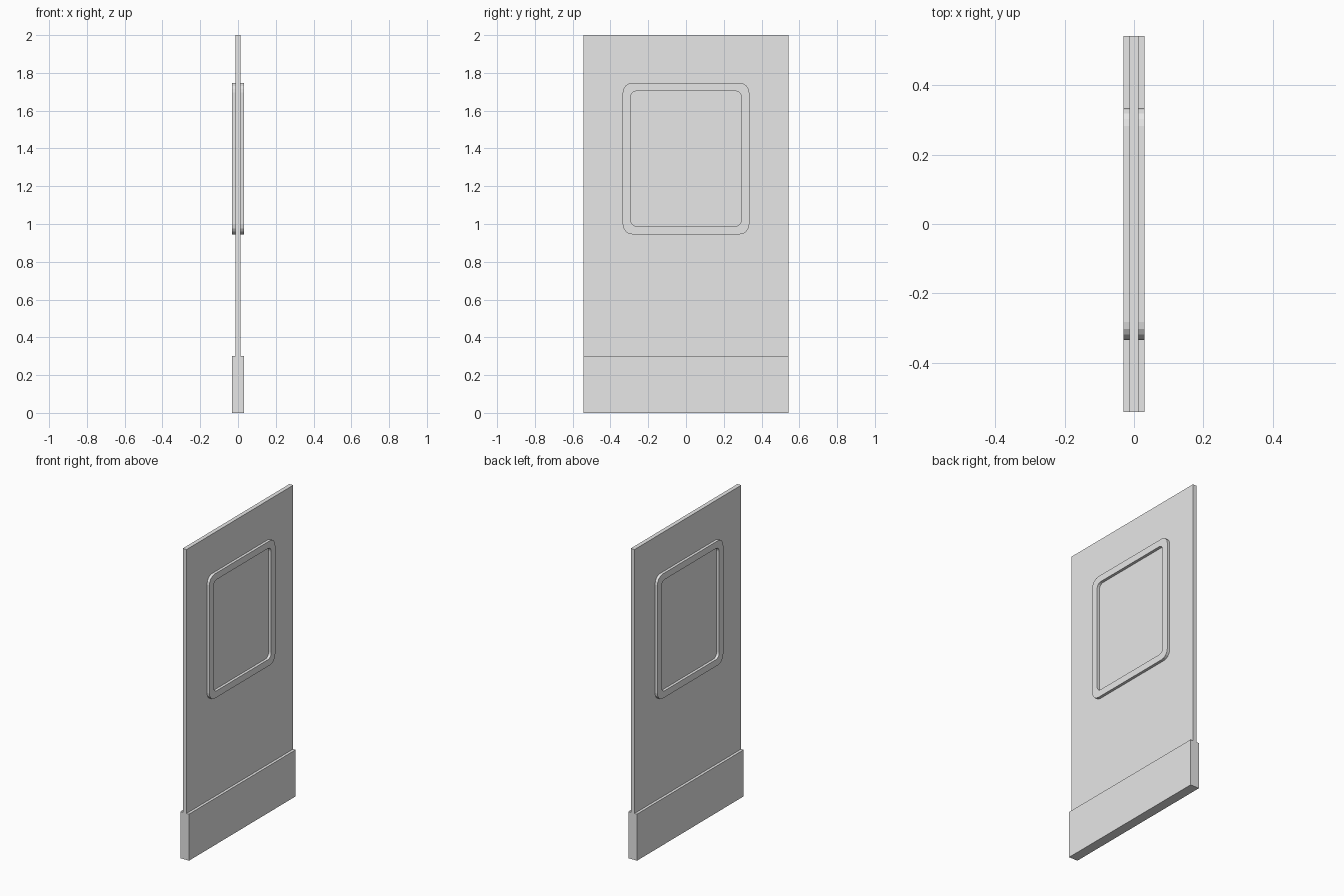
import bpy, bmesh
from math import sin, cos, pi

cube = bpy.data.objects.get("Cube")
if cube:
    bpy.data.objects.remove(cube, do_unlink=True)

PANEL_X, TRIM_X = 0.0135, 0.031   # half thicknesses
HALF_W = 0.543
KICK_H = 0.3

grey = bpy.data.materials.new("light_grey")
grey.use_nodes = True
grey.diffuse_color = (0.8, 0.8, 0.8, 1)
grey.node_tree.nodes["Principled BSDF"].inputs["Base Color"].default_value = (0.8, 0.8, 0.8, 1)


def finish(name, bm):
    bmesh.ops.recalc_face_normals(bm, faces=bm.faces)
    mesh = bpy.data.meshes.new(name)
    bm.to_mesh(mesh)
    bm.free()
    mesh.materials.append(grey)
    obj = bpy.data.objects.new(name, mesh)
    bpy.context.collection.objects.link(obj)
    return obj


def box(name, half_x, half_y, z0, z1):
    bm = bmesh.new()
    bmesh.ops.create_cube(bm, size=1)
    for v in bm.verts:
        v.co.x *= 2 * half_x
        v.co.y *= 2 * half_y
        v.co.z = z0 + (v.co.z + 0.5) * (z1 - z0)
    return finish(name, bm)


def rounded_rect(half_y, z0, z1, r, steps=4):
    """Outline in the yz plane with rounded corners."""
    points = []
    corners = [(half_y - r, z1 - r), (r - half_y, z1 - r),
               (r - half_y, z0 + r), (half_y - r, z0 + r)]
    for i, (cy, cz) in enumerate(corners):
        for s in range(steps + 1):
            a = (i + s / steps) * pi / 2
            points.append((cy + r * cos(a), cz + r * sin(a)))
    return points


def frame(name, side):
    """Raised window surround on one face of the panel."""
    outer = rounded_rect(0.335, 0.945, 1.747, 0.052)
    inner = rounded_rect(0.293, 0.988, 1.704, 0.032)
    bm = bmesh.new()
    loops = [[bm.verts.new((side * x, y, z)) for y, z in outline]
             for outline, x in ((outer, PANEL_X), (outer, TRIM_X),
                                (inner, TRIM_X), (inner, PANEL_X))]
    n = len(outer)
    for k in range(4):
        a, b = loops[k], loops[(k + 1) % 4]
        for i in range(n):
            j = (i + 1) % n
            bm.faces.new((a[i], a[j], b[j], b[i]))
    return finish(name, bm)


# Door leaf and thick kick plate at its foot
box("door_panel", PANEL_X, HALF_W, KICK_H, 2.0)
box("kick_plate", TRIM_X, HALF_W, 0.0, KICK_H)

# Window surrounds on both faces
frame("left_window_frame", 1)
frame("right_window_frame", -1)
